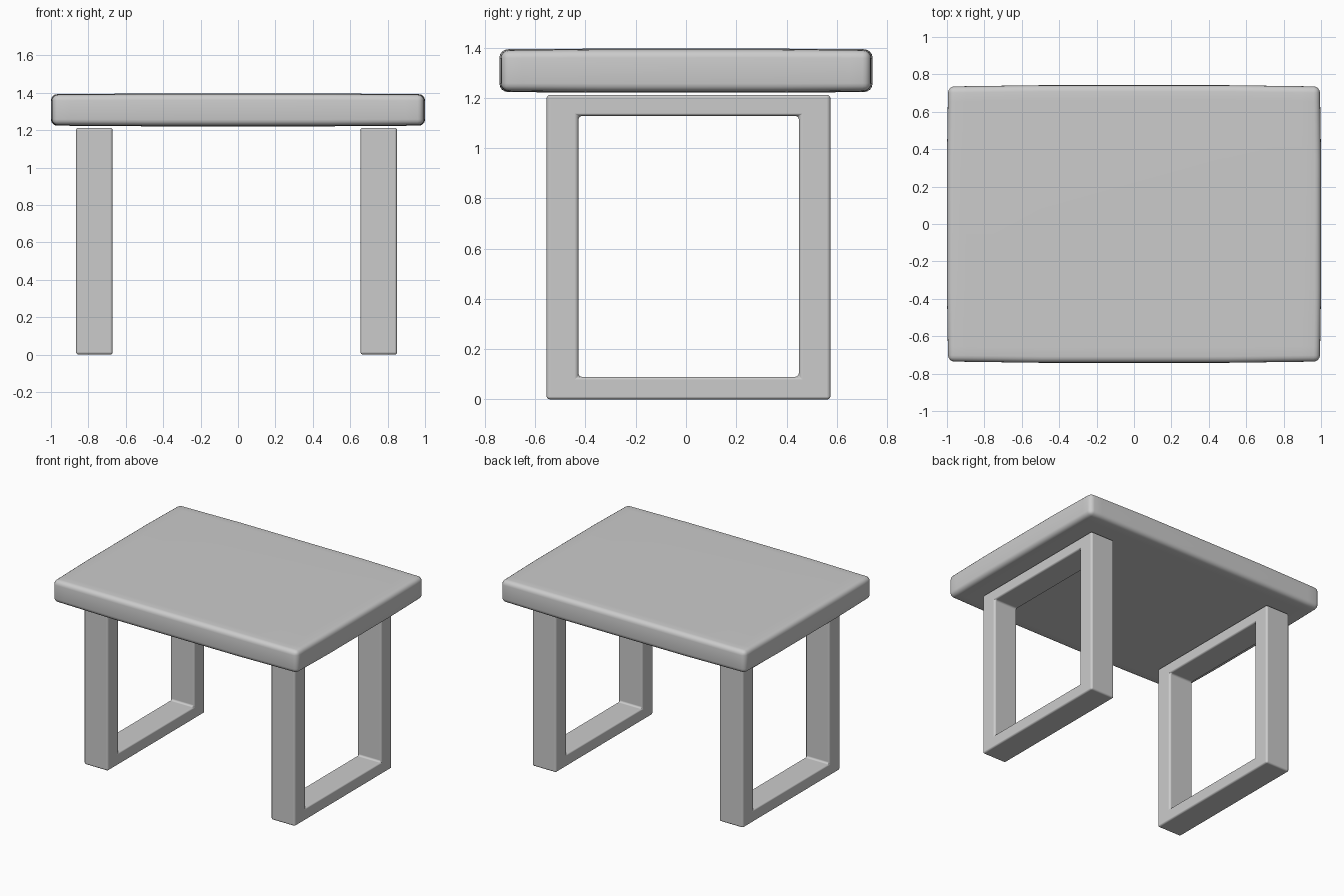
import bpy, bmesh
from mathutils import Vector

if "Cube" in bpy.data.objects:
    bpy.data.objects.remove(bpy.data.objects["Cube"])


def finish(name, bm):
    bmesh.ops.recalc_face_normals(bm, faces=bm.faces)
    me = bpy.data.meshes.new(name)
    bm.to_mesh(me)
    bm.free()
    ob = bpy.data.objects.new(name, me)
    bpy.context.collection.objects.link(ob)
    for p in me.polygons:
        p.use_smooth = True
    return ob


def cut(bm, axis, values):
    for v in values:
        no = Vector((0, 0, 0))
        no[axis] = 1
        geom = bm.verts[:] + bm.edges[:] + bm.faces[:]
        bmesh.ops.bisect_plane(bm, geom=geom, plane_co=no * v, plane_no=no)


# Table top: rounded slab, very slightly pillowed towards its rim
HX, HY, HZ = 1.0, 0.742, 0.0875
bm = bmesh.new()
bmesh.ops.create_cube(bm, size=2)
bmesh.ops.scale(bm, vec=(HX, HY, HZ), verts=bm.verts)
bmesh.ops.bevel(bm, geom=bm.edges[:], offset=0.034, segments=4,
                profile=0.5, affect='EDGES')
cut(bm, 0, (-0.9, -0.75, -0.5, 0, 0.5, 0.75, 0.9))
cut(bm, 1, (-0.66, -0.52, -0.35, 0, 0.35, 0.52, 0.66))
for v in bm.verts:
    fx = max(0, abs(v.co.x) / HX - 0.5) * 2
    fy = max(0, abs(v.co.y) / HY - 0.5) * 2
    v.co.z *= 1 - 0.04 * fx - 0.03 * fy
    v.co.y *= 1 - 0.009 * fx
    v.co.x *= 1 - 0.006 * fy
top = finish("table_top", bm)
top.location.z = 1.308


# Leg frames: closed rectangular loops with softened edges
def leg_frame(name, x0, x1):
    outer = [(-0.555, 0), (0.575, 0), (0.575, 1.212), (-0.555, 1.212)]
    inner = [(-0.428, 0.09), (0.449, 0.09), (0.449, 1.128), (-0.428, 1.128)]
    bm = bmesh.new()
    o = [bm.verts.new((x0, y, z)) for y, z in outer]
    i = [bm.verts.new((x0, y, z)) for y, z in inner]
    faces = [bm.faces.new((o[k], o[(k + 1) % 4], i[(k + 1) % 4], i[k]))
             for k in range(4)]
    ext = bmesh.ops.extrude_face_region(bm, geom=faces, use_keep_orig=True)
    moved = [g for g in ext["geom"] if isinstance(g, bmesh.types.BMVert)]
    bmesh.ops.translate(bm, vec=(x1 - x0, 0, 0), verts=moved)
    ob = finish(name, bm)
    bev = ob.modifiers.new("soft_edges", 'BEVEL')
    bev.width = 0.014
    bev.segments = 3
    bev.limit_method = 'ANGLE'
    bev.harden_normals = True


leg_frame("left_leg_frame", -0.866, -0.67)
leg_frame("right_leg_frame", 0.655, 0.851)
